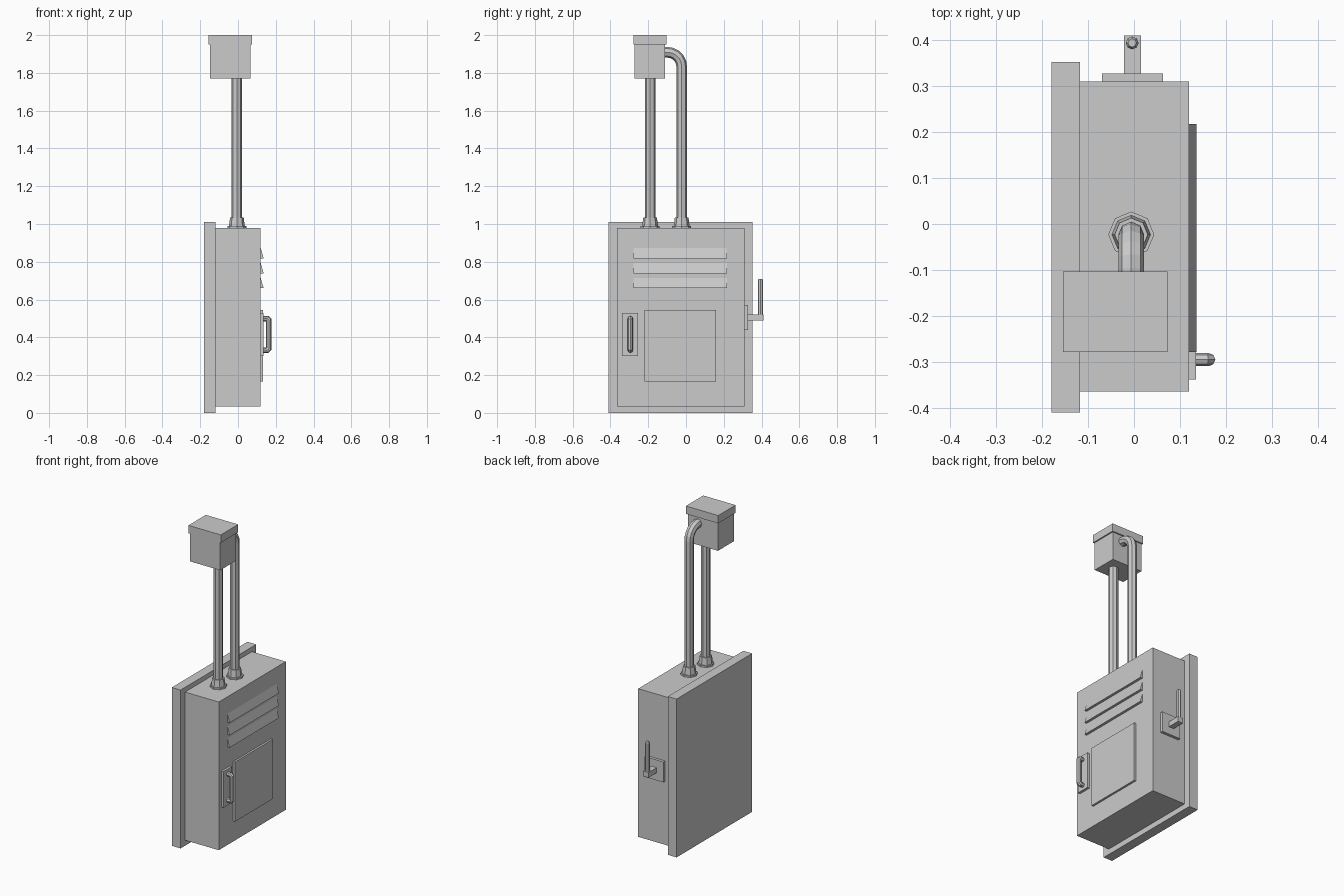
import bpy, bmesh, math
from mathutils import Vector

if "Cube" in bpy.data.objects:
    bpy.data.objects.remove(bpy.data.objects["Cube"])


def finish(name, bm):
    bmesh.ops.recalc_face_normals(bm, faces=bm.faces)
    mesh = bpy.data.meshes.new(name)
    bm.to_mesh(mesh)
    bm.free()
    obj = bpy.data.objects.new(name, mesh)
    bpy.context.collection.objects.link(obj)
    return obj


def box(name, x, y, z):
    bm = bmesh.new()
    bmesh.ops.create_cube(bm, size=1)
    for v in bm.verts:
        v.co = [lo + (c + 0.5) * (hi - lo) for c, (lo, hi) in zip(v.co, (x, y, z))]
    return finish(name, bm)


def loft(name, rings):
    """Skin a list of rings and cap both ends."""
    bm = bmesh.new()
    rows = [[bm.verts.new(p) for p in ring] for ring in rings]
    n = len(rows[0])
    for a, b in zip(rows, rows[1:]):
        for i in range(n):
            bm.faces.new((a[i], a[(i + 1) % n], b[(i + 1) % n], b[i]))
    bm.faces.new(rows[0])
    bm.faces.new(rows[-1])
    return finish(name, bm)


def turned(name, cx, cy, profile, sides=8):
    """Octagonal solid of revolution from (radius, z) pairs."""
    angles = [2 * math.pi * i / sides for i in range(sides)]
    return loft(name, [[(cx + r * math.cos(a), cy + r * math.sin(a), z) for a in angles]
                       for r, z in profile])


def tube(name, path, radius, normal, sides=8):
    """Mitred octagonal tube along a planar path."""
    pts, n = [Vector(p) for p in path], Vector(normal)
    rings = []
    for i, p in enumerate(pts):
        t0 = (p - pts[max(i - 1, 0)]).normalized()
        t1 = (pts[min(i + 1, len(pts) - 1)] - p).normalized()
        t = (t0 + t1).normalized()
        side = t.cross(n) / max(t.dot(t1 if t1.length else t0), 0.5)
        rings.append([p + radius * (math.cos(a) * n + math.sin(a) * side)
                      for a in (2 * math.pi * k / sides for k in range(sides))])
    return loft(name, rings)


# Cabinet and wall plate
box("back_plate", (-0.18, -0.118), (-0.41, 0.352), (0, 1.01))
box("cabinet", (-0.118, 0.12), (-0.365, 0.31), (0.035, 0.98))
box("door_panel", (0.12, 0.133), (-0.22, 0.16), (0.165, 0.545))

# Sloped vent louvres
for i in range(3):
    z = 0.66 + 0.079 * i
    loft(f"louvre_{i + 1}", [[(0.118, y, z), (0.136, y, z), (0.12, y, z + 0.055)]
                             for y in (-0.278, 0.218)])

# Door pull
box("pull_plate", (0.12, 0.135), (-0.338, -0.254), (0.30, 0.53))
tube("pull_handle", [(0.13, -0.295, 0.332), (0.156, -0.295, 0.332), (0.163, -0.295, 0.339),
                     (0.163, -0.295, 0.492), (0.156, -0.295, 0.499), (0.13, -0.295, 0.499)],
     0.014, (0, 1, 0))

# Side switch lever
box("lever_plate", (-0.07, 0.063), (0.308, 0.328), (0.44, 0.57))
box("lever_arm", (-0.022, 0.015), (0.328, 0.41), (0.488, 0.521))
turned("lever_rod", -0.004, 0.394, [(0.014, 0.515), (0.014, 0.70), (0.009, 0.71)])

# Conduits with collars
PX, Y1, Y2, R = -0.006, -0.19, -0.023, 0.028
for i, y in enumerate((Y1, Y2)):
    turned(f"conduit_collar_{i + 1}", PX, y,
           [(0.05, 0.975), (0.05, 0.99), (0.042, 0.99), (0.036, 1.035)])
turned("straight_conduit", PX, Y1, [(R, 1.0), (R, 1.80)])
bend = 0.075
arc = [(PX, Y2 - bend + bend * math.cos(a), 1.834 + bend * math.sin(a))
       for a in (math.radians(18 * k) for k in range(6))]
tube("bent_conduit", [(PX, Y2, 1.0)] + arc + [(PX, -0.14, 1.909)], R, (1, 0, 0))

# Junction box on top
box("junction_box", (-0.148, 0.065), (-0.272, -0.111), (1.77, 1.96))
box("junction_lid", (-0.155, 0.073), (-0.278, -0.103), (1.95, 2.0))
